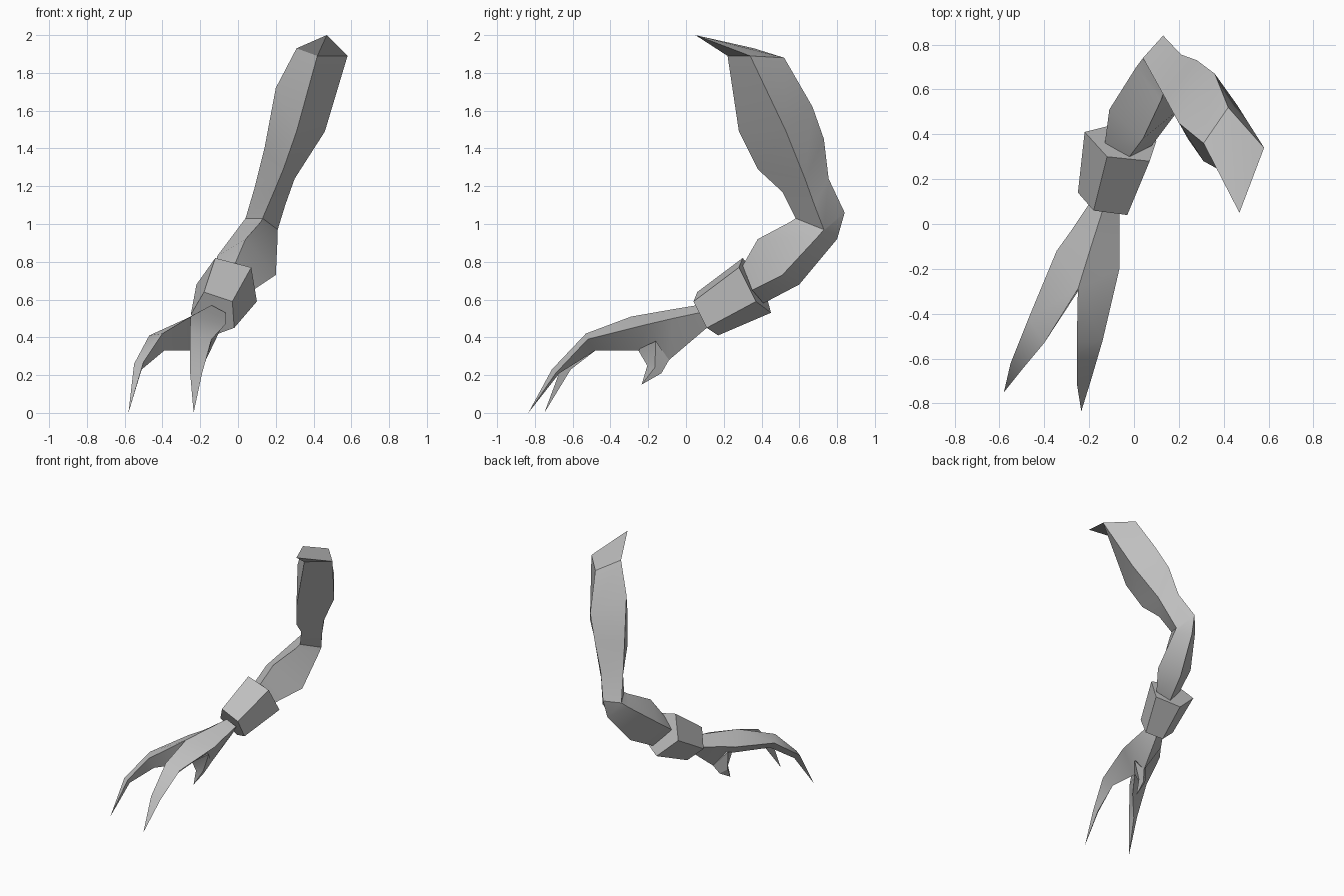
import bpy, bmesh, math

grey = bpy.data.materials.new("plain grey")
grey.diffuse_color = (0.52, 0.52, 0.52, 1.0)


def loft(name, rings, start_tip=None, end_tip=None):
    """Skin a row of equal-sided cross-sections; each end is a point or a flat cap."""
    bm = bmesh.new()
    rows = [[bm.verts.new(p) for p in ring] for ring in rings]
    n = len(rows[0])
    for a, b in zip(rows, rows[1:]):
        for i in range(n):
            j = (i + 1) % n
            bm.faces.new((a[i], a[j], b[j], b[i]))
    for row, tip in ((rows[0], start_tip), (rows[-1], end_tip)):
        if tip is None:
            bm.faces.new(row)
        else:
            t = bm.verts.new(tip)
            for i in range(n):
                bm.faces.new((row[i], row[(i + 1) % n], t))
    bmesh.ops.recalc_face_normals(bm, faces=bm.faces[:])
    mesh = bpy.data.meshes.new(name)
    bm.to_mesh(mesh)
    bm.free()
    mesh.materials.append(grey)
    ob = bpy.data.objects.new(name, mesh)
    bpy.context.collection.objects.link(ob)
    bpy.ops.object.select_all(action='DESELECT')
    ob.select_set(True)
    bpy.context.view_layer.objects.active = ob
    bpy.ops.object.shade_smooth_by_angle(angle=math.radians(30))
    return ob


# Arm: diamond sections (outer, front, inner, back) from shoulder to wrist
loft("arm", [
    [(.58, .34, 1.89), (.42, .22, 1.89), (.31, .36, 1.93), (.42, .52, 1.88)],
    [(.46, .53, 1.49), (.31, .28, 1.49), (.20, .45, 1.72), (.36, .67, 1.62)],
    [(.30, .63, 1.24), (.24, .38, 1.29), (.14, .56, 1.40), (.28, .73, 1.45)],
    [(.25, .68, 1.10), (.19, .51, 1.17), (.09, .65, 1.20), (.21, .755, 1.24)],
    [(.21, .73, .97), (.13, .58, 1.03), (.04, .74, 1.03), (.13, .84, 1.06)],
    [(.21, .70, .935), (.12, .55, 1.01), (.01, .70, .99), (.12, .80, .92)],
    [(.20, .51, .73), (.04, .38, .92), (-.11, .51, .83), (.06, .60, .68)],
    [(.08, .35, .65), (-.02, .30, .78), (-.13, .36, .72), (.00, .41, .58)],
], start_tip=(.47, .05, 2.0))

# Wrist cuff: tapered five-sided block
loft("wrist_cuff", [
    [(-.12, .30, .82), (.07, .28, .77), (.10, .37, .59), (-.06, .45, .53), (-.22, .41, .68)],
    [(-.18, .06, .64), (-.03, .04, .59), (-.02, .11, .45), (-.13, .17, .41), (-.25, .14, .52)],
])

# Fingers: three-sided sections (inner top, outer top, keel); both share the palm seam
seam = [(-.14, .06, .57), (-.188, -.09, .545), (-.25, -.29, .51)]
keel = [(-.12, .11, .45), (-.17, -.09, .28), (-.22, -.255, .33)]


def finger(name, outer, rest, tip):
    palm = [list(ring) for ring in zip(seam, outer, keel)]
    loft(name, palm + rest, end_tip=tip)


finger("right_finger",
       [(-.065, .07, .53), (-.065, -.07, .50), (-.065, -.20, .47)],
       [[(-.255, -.53, .42), (-.14, -.52, .39), (-.20, -.48, .33)],
        [(-.255, -.71, .23), (-.19, -.69, .21), (-.22, -.67, .21)]],
       (-.235, -.835, 0))
finger("left_finger",
       [(-.20, .09, .50), (-.28, -.03, .48), (-.345, -.12, .46)],
       [[(-.40, -.53, .42), (-.47, -.42, .41), (-.39, -.48, .33)],
        [(-.50, -.65, .27), (-.55, -.62, .26), (-.51, -.61, .23)]],
       (-.58, -.75, 0))

# Thumb: short spur hanging under the palm
loft("thumb", [
    [(-.22, -.255, .335), (-.14, -.16, .38), (-.17, -.09, .28), (-.25, -.16, .38)],
    [(-.22, -.205, .25), (-.185, -.165, .24), (-.20, -.13, .21), (-.245, -.165, .24)],
], end_tip=(-.22, -.235, .15))
